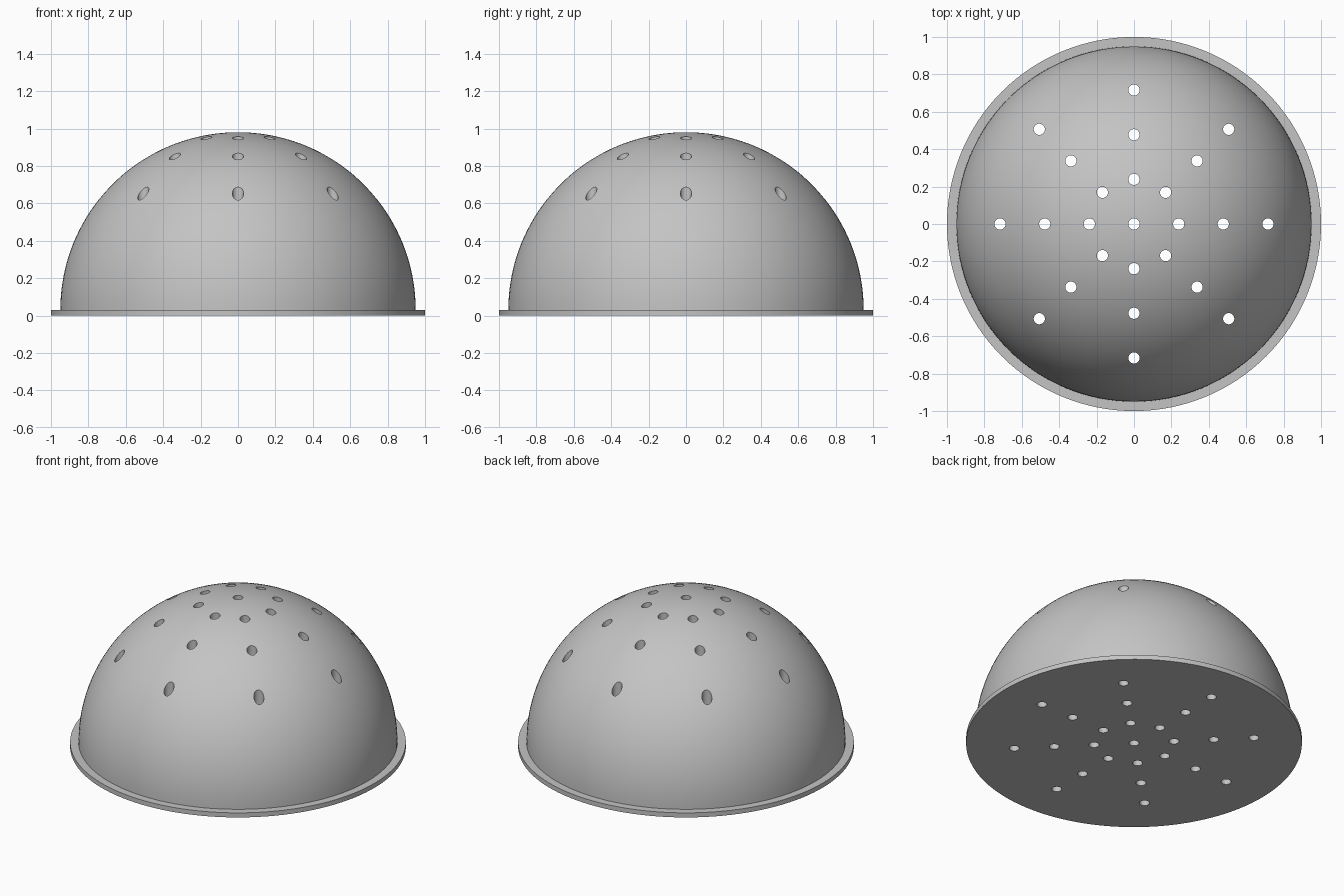
import bpy
import bmesh
import math
from mathutils import Matrix, Vector

if "Cube" in bpy.data.objects:
    bpy.data.objects.remove(bpy.data.objects["Cube"])

FLANGE_R, FLANGE_H = 1.0, 0.03
DOME_R = 0.95
HOLE_R = 0.03
RINGS = (0.239, 0.477, 0.716)
SPOKES = 8
SEGMENTS, ARC_STEPS = 128, 40

grey = bpy.data.materials.new("light_grey")
grey.use_nodes = True
colour = (0.55, 0.55, 0.55, 1)
grey.diffuse_color = colour
grey.node_tree.nodes["Principled BSDF"].inputs["Base Color"].default_value = colour


def finish(bm, name):
    bmesh.ops.recalc_face_normals(bm, faces=bm.faces)
    mesh = bpy.data.meshes.new(name)
    bm.to_mesh(mesh)
    bm.free()
    mesh.materials.append(grey)
    obj = bpy.data.objects.new(name, mesh)
    bpy.context.collection.objects.link(obj)
    return obj


# Solid hemisphere on a thin round flange, lathed from one profile
bm = bmesh.new()
profile = [Vector((0, 0, 0)), Vector((FLANGE_R, 0, 0)), Vector((FLANGE_R, 0, FLANGE_H))]
for i in range(ARC_STEPS + 1):
    a = math.pi / 2 * i / ARC_STEPS
    profile.append(Vector((DOME_R * math.cos(a), 0, FLANGE_H + DOME_R * math.sin(a))))
verts = [bm.verts.new(p) for p in profile]
edges = [bm.edges.new(pair) for pair in zip(verts, verts[1:])]
bmesh.ops.spin(bm, geom=verts + edges, cent=(0, 0, 0), axis=(0, 0, 1),
               angle=math.tau, steps=SEGMENTS)
bmesh.ops.remove_doubles(bm, verts=bm.verts, dist=0.0001)
dome = finish(bm, "vented_dome")

# Vertical drill holes: one in the centre, then rings along eight spokes
bm = bmesh.new()
spots = [(0, 0)]
for r in RINGS:
    for k in range(SPOKES):
        a = math.tau * k / SPOKES
        spots.append((r * math.cos(a), r * math.sin(a)))
for x, y in spots:
    bmesh.ops.create_cone(bm, cap_ends=True, segments=32, radius1=HOLE_R,
                          radius2=HOLE_R, depth=2,
                          matrix=Matrix.Translation((x, y, 0.5)))
cutter = finish(bm, "hole_cutter")
cutter.hide_render = True

drill = dome.modifiers.new("holes", 'BOOLEAN')
drill.operation = 'DIFFERENCE'
drill.solver = 'EXACT'
drill.object = cutter

# Apply the holes, then smooth the curved surfaces and keep the rims crisp
bpy.ops.object.select_all(action='DESELECT')
dome.select_set(True)
bpy.context.view_layer.objects.active = dome
bpy.ops.object.modifier_apply(modifier=drill.name)
bpy.data.objects.remove(cutter)
bpy.ops.object.shade_smooth_by_angle(angle=math.radians(15))
